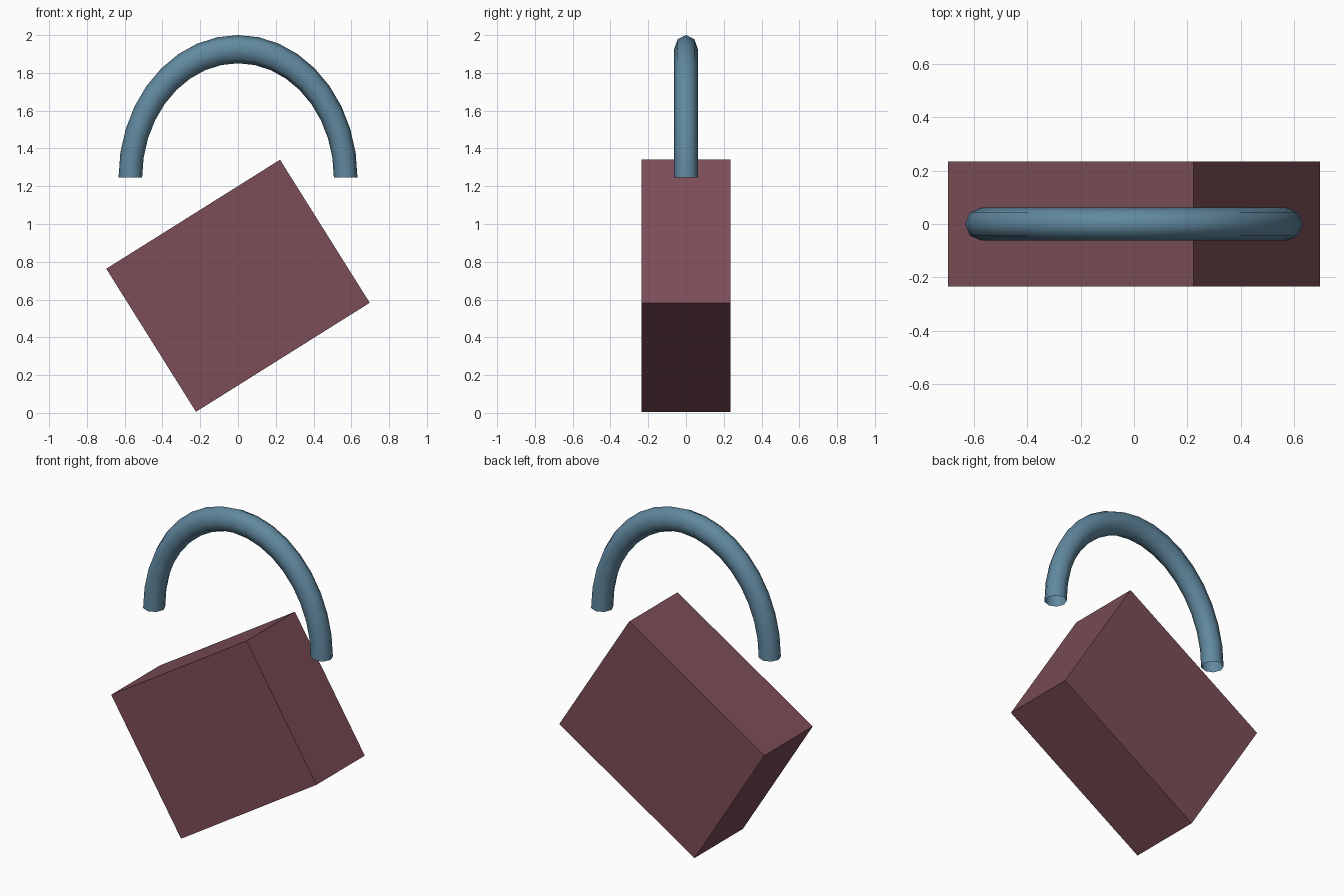
import bpy, bmesh, math
from mathutils import Matrix

if "Cube" in bpy.data.objects:
    bpy.data.objects.remove(bpy.data.objects["Cube"])


def material(name, color):
    mat = bpy.data.materials.new(name)
    mat.diffuse_color = color
    mat.use_nodes = True
    mat.node_tree.nodes["Principled BSDF"].inputs["Base Color"].default_value = mat.diffuse_color
    return mat


# Lock body: a plain block, tilted about the y axis
bpy.ops.mesh.primitive_cube_add(size=1, location=(0, 0, 0.673),
                                rotation=(0, -math.radians(32.1), 0))
body = bpy.context.object
body.name = "lock_body"
body.scale = (1.086, 0.47, 0.894)
body.data.materials.append(material("maroon", (0.20, 0.075, 0.095, 1)))

# Shackle: an eight-sided ring spun through half a turn, open at both ends
bm = bmesh.new()
bmesh.ops.create_circle(bm, segments=8, radius=0.0625,
                        matrix=Matrix.Translation((0.57, 0, 0)))
bmesh.ops.spin(bm, geom=bm.verts[:] + bm.edges[:], cent=(0, 0, 0),
               axis=(0, -1, 0), angle=math.pi, steps=18)
bmesh.ops.recalc_face_normals(bm, faces=bm.faces)
# Stretch upwards into a taller arch
bmesh.ops.scale(bm, vec=(1, 1, 1.194), verts=bm.verts)
mesh = bpy.data.meshes.new("shackle")
bm.to_mesh(mesh)
bm.free()
mesh.shade_smooth()
mesh.materials.append(material("steel_blue", (0.12, 0.25, 0.35, 1)))
shackle = bpy.data.objects.new("shackle", mesh)
shackle.location.z = 1.245
bpy.context.collection.objects.link(shackle)
